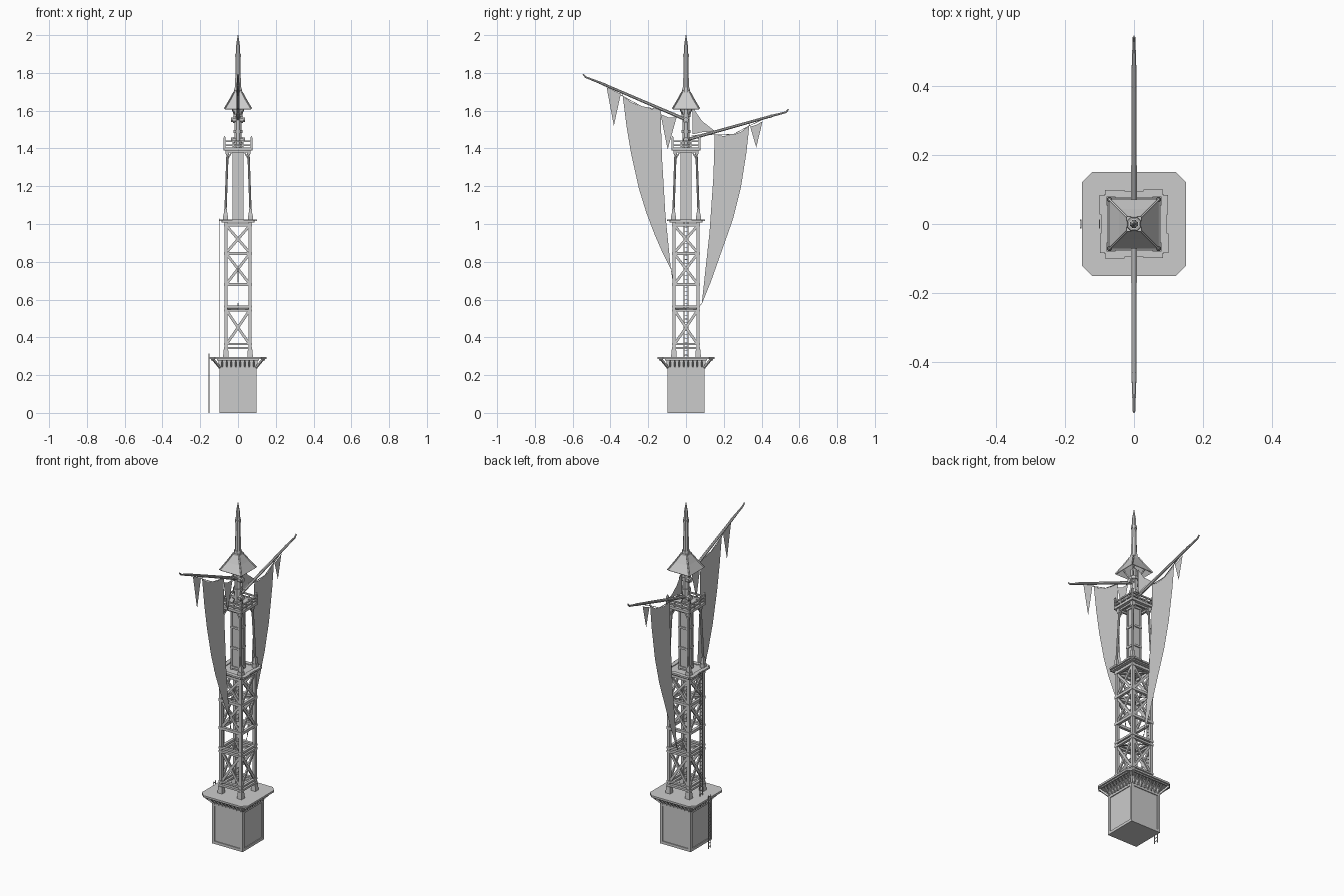
import bpy, bmesh, math
from mathutils import Vector, Matrix


def beam(bm, a, b, w, d=None, n=4, taper=1.0):
    """Prism from a to b, w wide and d deep (half sizes), optionally tapered."""
    a, b = Vector(a), Vector(b)
    d = w if d is None else d
    k = 1 / math.cos(math.pi / n) if n == 4 else 1
    rot = (b - a).to_track_quat('Z', 'Y').to_matrix().to_4x4()
    m = (Matrix.Translation((a + b) / 2) @ rot @ Matrix.Diagonal((w, d, 1, 1))
         @ Matrix.Rotation(math.pi / n, 4, 'Z'))
    bmesh.ops.create_cone(bm, cap_ends=True, segments=n, radius1=k, radius2=k * taper,
                          depth=(b - a).length, matrix=m)


def block(bm, z0, z1, r, taper=1.0, x=0, y=0, n=4):
    beam(bm, (x, y, z0), (x, y, z1), r, n=n, taper=taper)


def part(name, build, four=False, smooth=False):
    """Make an object; four=True repeats the front side on all four sides."""
    bm = bmesh.new()
    build(bm)
    if four:
        src = bm.verts[:] + bm.edges[:] + bm.faces[:]
        for i in (1, 2, 3):
            new = bmesh.ops.duplicate(bm, geom=src)['geom']
            bmesh.ops.rotate(bm, verts=[g for g in new if isinstance(g, bmesh.types.BMVert)],
                             matrix=Matrix.Rotation(i * math.pi / 2, 3, 'Z'))
    me = bpy.data.meshes.new(name)
    bm.to_mesh(me)
    bm.free()
    ob = bpy.data.objects.new(name, me)
    bpy.context.collection.objects.link(ob)
    if smooth:
        bpy.context.view_layer.objects.active = ob
        ob.select_set(True)
        bpy.ops.object.shade_smooth_by_angle()
        ob.select_set(False)
    return ob


def slab(bm, z0, z1, r, cut):
    """Square plate with chamfered corners."""
    c = r - cut
    pts = [(-c, -r), (c, -r), (r, -c), (r, c), (c, r), (-c, r), (-r, c), (-r, -c)]
    f = bm.faces.new([bm.verts.new((x, y, z0)) for x, y in pts])
    ext = bmesh.ops.extrude_face_region(bm, geom=[f])['geom']
    bmesh.ops.translate(bm, vec=(0, 0, z1 - z0), verts=[g for g in ext if isinstance(g, bmesh.types.BMVert)])
    bmesh.ops.recalc_face_normals(bm, faces=bm.faces[:])


# Plinth: recessed panels framed by corner posts and rails
part("plinth_core", lambda bm: block(bm, 0, 0.285, 0.094))


def plinth_frame(bm):
    block(bm, 0, 0.24, 0.008, x=-0.091, y=-0.091)
    for z in (0.008, 0.232):
        beam(bm, (-0.09, -0.094, z), (0.09, -0.094, z), 0.005, 0.008)


part("plinth_frame", plinth_frame, four=True)


def brackets(bm):
    for i in range(8):
        x = -0.084 + i * 0.024
        beam(bm, (x, -0.098, 0.236), (x, -0.098, 0.287), 0.004, 0.006)
        beam(bm, (x, -0.098, 0.245), (x, -0.135, 0.284), 0.004, 0.004)
    beam(bm, (-0.096, -0.096, 0.24), (-0.132, -0.132, 0.284), 0.005)
    beam(bm, (-0.11, -0.138, 0.282), (0.11, -0.138, 0.282), 0.004)


part("platform_brackets", brackets, four=True)
part("lower_platform", lambda bm: slab(bm, 0.285, 0.296, 0.151, 0.03))


# Lattice tower
def lattice(bm):
    block(bm, 0.296, 0.335, 0.015, 0.8, -0.064, -0.064)
    block(bm, 0.33, 1.01, 0.0085, 1, -0.064, -0.064)
    for z, h in ((0.343, .006), (0.364, .005), (0.542, .006), (0.563, .006),
                 (0.68, .008), (0.845, .008), (0.995, .008)):
        beam(bm, (-0.074, -0.067, z), (0.074, -0.067, z), 0.008, h)
    for z0, z1 in ((0.37, 0.535), (0.69, 0.835), (0.855, 0.985)):
        for s in (-1, 1):
            beam(bm, (-0.056 * s, -0.065, z0), (0.056 * s, -0.065, z1), 0.004, 0.007)


part("lattice_frame", lattice, four=True)


# Inner cross bracing of the tower floors
def inner_beams(bm):
    for z in (0.552, 0.845, 0.995):
        for s in (-1, 1):
            beam(bm, (-0.06, -0.06 * s, z), (0.06, 0.06 * s, z), 0.004)


part("inner_cross_beams", inner_beams)


# Ladders on the left side
def ladder(bm, x, z0, z1):
    for y in (-0.011, 0.011):
        beam(bm, (x, y, z0), (x, y, z1), 0.0018)
    for i in range(int((z1 - z0) / 0.021)):
        z = z0 + 0.012 + i * 0.021
        beam(bm, (x, -0.011, z), (x, 0.011, z), 0.0014)


part("lower_ladder", lambda bm: ladder(bm, -0.154, 0.0, 0.315))
part("upper_ladder", lambda bm: ladder(bm, -0.1, 0.296, 1.03))

# Middle deck and its edge planks
part("middle_deck", lambda bm: slab(bm, 1.008, 1.02, 0.088, 0.004))


def planks(bm):
    for x, r in ((-0.056, 0.100), (0, 0.095), (0.056, 0.098)):
        beam(bm, (x - 0.028, -r + 0.012, 1.02), (x + 0.028, -r + 0.012, 1.02), 0.012, 0.005)


part("deck_edge_planks", planks, four=True)


# Four leaning columns with knee braces
def columns(bm):
    b, m, t = (-0.066, -0.066, 1.075), (-0.06, -0.06, 1.24), (-0.055, -0.055, 1.39)
    block(bm, 1.02, 1.045, 0.013, 1, -0.066, -0.066)
    block(bm, 1.045, 1.08, 0.010, 0.8, -0.066, -0.066)
    beam(bm, b, t, 0.0065, n=8)
    block(bm, 1.365, 1.39, 0.008, 1.4, -0.056, -0.056)
    for q in ((-0.028, -0.055, 1.39), (-0.055, -0.028, 1.39)):
        beam(bm, (-0.057, -0.057, 1.34), q, 0.003)
    beam(bm, (-0.06, -0.056, 1.383), (0.06, -0.056, 1.383), 0.005)


part("leaning_columns", columns, four=True)


# Central shaft with corner strips and bands
def shaft(bm):
    block(bm, 1.02, 1.40, 0.024)
    for z in (1.035, 1.15, 1.27, 1.385):
        block(bm, z - 0.006, z + 0.006, 0.030)
    for x in (-0.024, 0.024):
        for y in (-0.024, 0.024):
            block(bm, 1.02, 1.40, 0.005, 1, x, y)


part("central_shaft", shaft)

# Lookout platform and railing
part("lookout_floor", lambda bm: slab(bm, 1.39, 1.405, 0.077, 0.003))


def railing(bm):
    block(bm, 1.40, 1.455, 0.005, 1, -0.071, -0.071)
    block(bm, 1.455, 1.465, 0.006, 0.2, -0.071, -0.071)
    for x in (-0.025, 0.025):
        block(bm, 1.40, 1.435, 0.003, 1, x, -0.071)
    for z in (1.418, 1.437):
        beam(bm, (-0.078, -0.071, z), (0.078, -0.071, z), 0.004)


part("lookout_railing", railing, four=True)


# Mast, spire and finial
def mast(bm):
    block(bm, 1.40, 1.63, 0.022, 0.85, n=8)
    for z in (1.415, 1.49, 1.575):
        block(bm, z - 0.008, z + 0.008, 0.027, n=8)
    block(bm, 1.68, 1.89, 0.018, 0.72, n=8)
    block(bm, 1.70, 1.722, 0.024, 0.85, n=8)
    block(bm, 1.885, 1.90, 0.017, n=8)
    block(bm, 1.90, 1.945, 0.013, 0.85, n=8)
    block(bm, 1.945, 2.0, 0.011, 0.15, n=8)


part("mast_and_spire", mast, smooth=True)


# Open-bottomed flared roof with ridge strips
def roof(bm):
    rings = [[bm.verts.new((x * r, y * r, z)) for x, y in ((-1, -1), (1, -1), (1, 1), (-1, 1))]
             for r, z in ((0.071, 1.61), (0.044, 1.655), (0.02, 1.70))]
    for lo, hi in zip(rings, rings[1:]):
        for i in range(4):
            j = (i + 1) % 4
            bm.faces.new((lo[i], lo[j], hi[j], hi[i]))
    bm.faces.new(rings[-1])


ob = part("flared_roof", roof)
mod = ob.modifiers.new("thickness", 'SOLIDIFY')
mod.thickness = 0.004


def ridges(bm):
    beam(bm, (-0.071, -0.071, 1.611), (-0.044, -0.044, 1.656), 0.003)
    beam(bm, (-0.044, -0.044, 1.656), (-0.02, -0.02, 1.70), 0.003)
    beam(bm, (-0.018, -0.018, 1.58), (-0.045, -0.045, 1.645), 0.003)


part("roof_ridges", ridges, four=True)
part("roof_cap", lambda bm: block(bm, 1.695, 1.706, 0.022))


# Spars with upturned tips, collars and pivot knobs
def spar(bm, pts, s):
    for (a, b, r) in zip(pts, pts[1:], (0.0095, 0.0065, 0.005)):
        beam(bm, (0, *a), (0, *b), r, n=8, taper=0.75)
    a, b = Vector((0, *pts[0])), Vector((0, *pts[1]))
    d = (b - a).normalized()
    for t in (0.06, 0.4, 0.46):
        p = a + d * t
        beam(bm, p, p + d * 0.012, 0.0105 if t < 0.3 else 0.008, n=8)
    beam(bm, (-0.036, *pts[0]), (0.036, *pts[0]), 0.013, n=8)
    beam(bm, (-0.027, *pts[0]), (0.027, *pts[0]), 0.018, n=8)


part("front_spar", lambda bm: spar(bm, [(0, 1.552), (-0.46, 1.75), (-0.53, 1.777), (-0.545, 1.792)], -1), smooth=True)
part("back_spar", lambda bm: spar(bm, [(0, 1.445), (0.46, 1.574), (0.53, 1.592), (0.543, 1.608)], 1), smooth=True)


# Flat hanging cloth
def cloth(name, pts):
    part(name, lambda bm: bm.faces.new([bm.verts.new((0, y, z)) for y, z in pts]))


cloth("front_sail", [(-0.335, 1.677), (-0.29, 1.645), (-0.235, 1.622), (-0.185, 1.61), (-0.135, 1.607),
                     (-0.127, 1.35), (-0.109, 1.05), (-0.08, 0.76), (-0.125, 0.85), (-0.166, 0.944),
                     (-0.21, 1.06), (-0.25, 1.19), (-0.29, 1.37), (-0.315, 1.52)])
cloth("back_sail", [(0.335, 1.52), (0.29, 1.487), (0.25, 1.473), (0.2, 1.466), (0.152, 1.473),
                    (0.145, 1.25), (0.124, 0.95), (0.083, 0.575), (0.13, 0.69), (0.19, 0.86),
                    (0.25, 1.03), (0.29, 1.19), (0.32, 1.38)])
cloth("front_outer_pennant", [(-0.42, 1.722), (-0.345, 1.69), (-0.382, 1.52)])
cloth("front_inner_pennant", [(-0.135, 1.582), (-0.095, 1.565), (-0.05, 1.565), (-0.097, 1.395)])
cloth("back_outer_pennant", [(0.34, 1.515), (0.372, 1.525), (0.405, 1.543), (0.372, 1.405)])
cloth("back_inner_pennant", [(0.035, 1.618), (0.085, 1.545), (0.155, 1.49), (0.09, 1.487), (0.035, 1.475)])


# Rigging ropes
def ropes(bm):
    for line in ([(-0.43, 1.733), (-0.335, 1.677), (-0.235, 1.622), (-0.135, 1.605), (-0.05, 1.565), (0, 1.56)],
                 [(0.42, 1.56), (0.335, 1.52), (0.25, 1.474), (0.152, 1.473), (0.03, 1.47)],
                 [(-0.335, 1.677), (-0.335, 1.697)], [(-0.135, 1.58), (-0.135, 1.61)],
                 [(0.335, 1.52), (0.335, 1.538)], [(0.152, 1.473), (0.155, 1.49)],
                 [(-0.08, 0.77), (-0.068, 0.69)], [(0.083, 0.58), (0.068, 0.56)]):
        for a, b in zip(line, line[1:]):
            beam(bm, (0, *a), (0, *b), 0.0015)


part("rigging_ropes", ropes)
